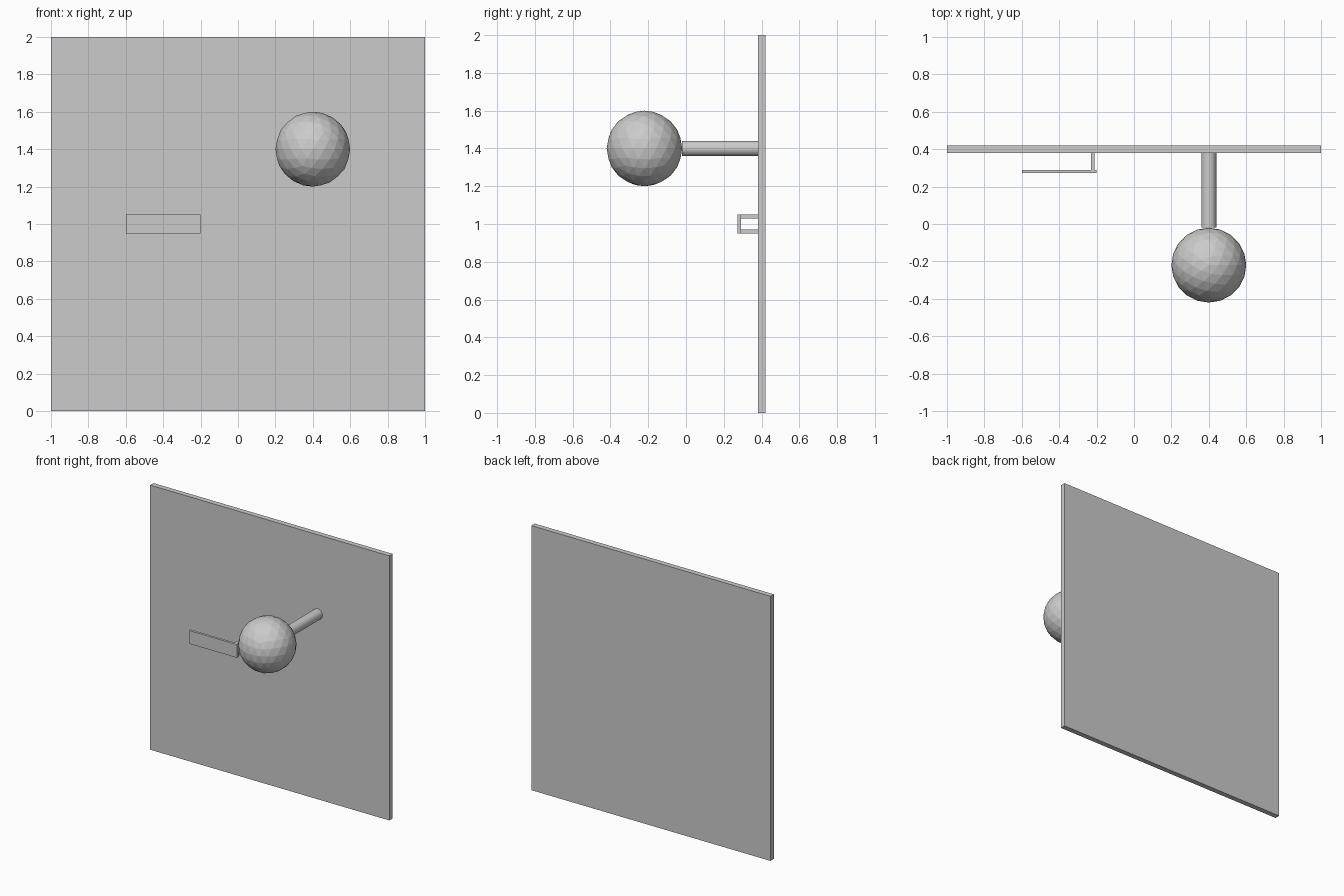
import bpy
import math

if "Cube" in bpy.data.objects:
    bpy.data.objects.remove(bpy.data.objects["Cube"])


def box(name, lo, hi):
    """Axis-aligned box between two corners."""
    size = [b - a for a, b in zip(lo, hi)]
    centre = [(a + b) / 2 for a, b in zip(lo, hi)]
    bpy.ops.mesh.primitive_cube_add(size=1, location=centre)
    ob = bpy.context.object
    ob.name = name
    ob.scale = size
    bpy.ops.object.transform_apply(location=False, rotation=False, scale=True)
    return ob


# upright panel
box("panel", (-1, 0.38, 0), (1, 0.42, 2))

# rod sticking out of the panel
bpy.ops.mesh.primitive_cylinder_add(vertices=32, radius=0.04, depth=0.4,
                                    location=(0.4, 0.18, 1.4),
                                    rotation=(math.pi / 2, 0, 0))
bpy.context.object.name = "knob_rod"

# faceted ball at the end of the rod
bpy.ops.mesh.primitive_ico_sphere_add(subdivisions=3, radius=0.2,
                                      location=(0.4, -0.22, 1.4))
bpy.context.object.name = "knob_ball"

# flat handle plate held by two short brackets at its right end
box("handle_plate", (-0.6, 0.272, 0.95), (-0.2, 0.29, 1.05))
for name, z in (("lower_bracket", 0.96), ("upper_bracket", 1.04)):
    box(name, (-0.23, 0.29, z - 0.01), (-0.21, 0.38, z + 0.01))
